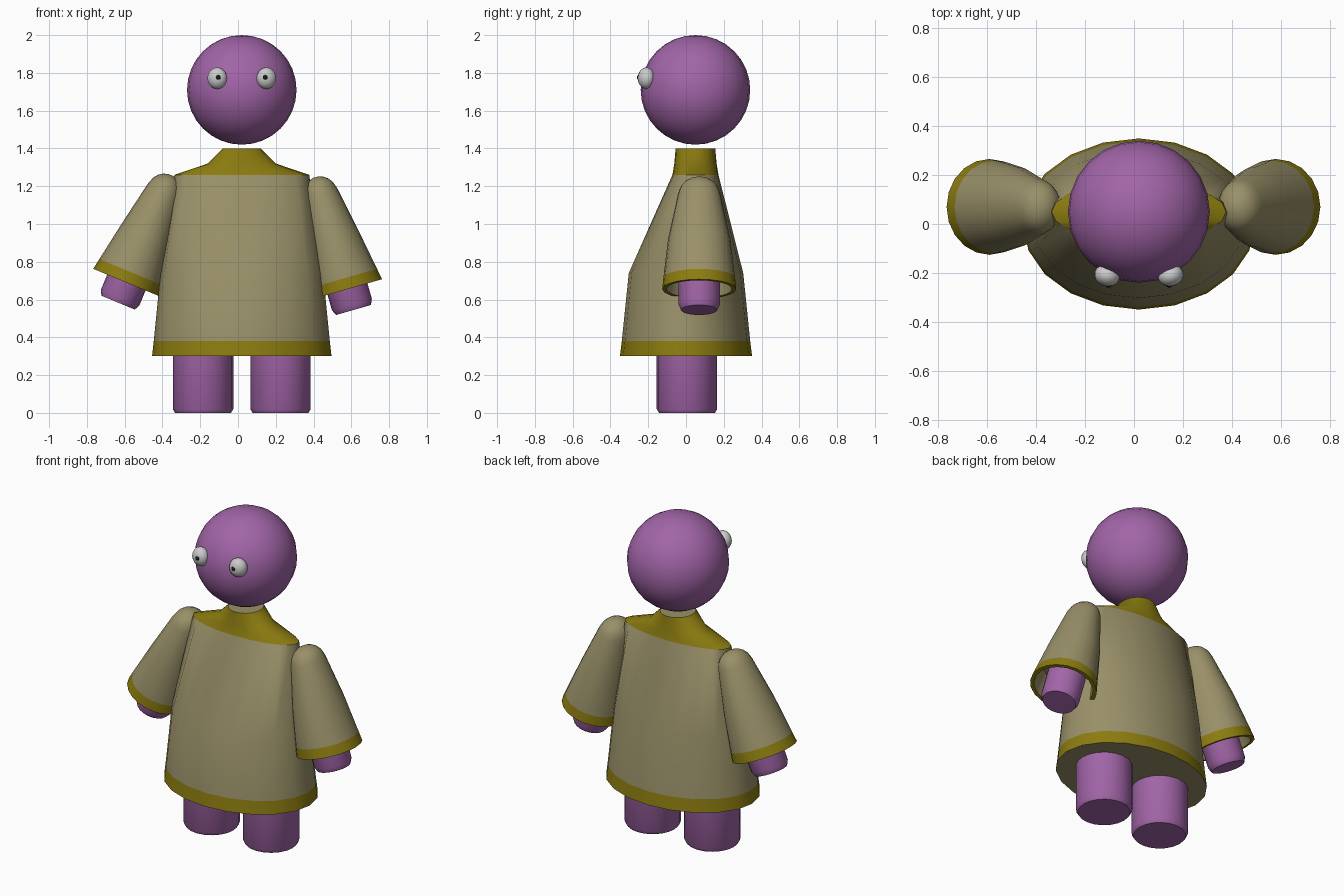
import bpy, bmesh, math

if "Cube" in bpy.data.objects:
    bpy.data.objects.remove(bpy.data.objects["Cube"])

SIDES = 20


def material(name, rgb):
    m = bpy.data.materials.new(name)
    m.diffuse_color = (*rgb, 1)
    m.use_nodes = True
    m.node_tree.nodes["Principled BSDF"].inputs["Base Color"].default_value = m.diffuse_color
    return m


PURPLE = material("purple", (0.36, 0.13, 0.39))
CLOTH = material("cloth", (0.32, 0.28, 0.14))
TRIM = material("olive_trim", (0.26, 0.20, 0.005))
BLACK = material("black", (0.01, 0.01, 0.01))


def finish(name, bm, mats, loc, rot=(0, 0, 0), scale=(1, 1, 1)):
    bmesh.ops.recalc_face_normals(bm, faces=bm.faces)
    mesh = bpy.data.meshes.new(name)
    bm.to_mesh(mesh)
    bm.free()
    for m in mats:
        mesh.materials.append(m)
    ob = bpy.data.objects.new(name, mesh)
    bpy.context.collection.objects.link(ob)
    ob.location, ob.rotation_euler, ob.scale = loc, rot, scale
    bpy.ops.object.select_all(action='DESELECT')
    ob.select_set(True)
    bpy.context.view_layer.objects.active = ob
    bpy.ops.object.shade_smooth_by_angle(angle=math.radians(35))
    return ob


def loft(name, rings, mats, loc, rot=(0, 0, 0)):
    """Capped skin over ellipses (z, rx, ry, centre y, material of the span that follows)."""
    bm = bmesh.new()
    loops = []
    for z, rx, ry, cy, _ in rings:
        loops.append([bm.verts.new((rx * math.sin(2 * math.pi * i / SIDES),
                                    cy + ry * math.cos(2 * math.pi * i / SIDES), z))
                      for i in range(SIDES)])
    for k in range(len(loops) - 1):
        a, b = loops[k], loops[k + 1]
        for i in range(SIDES):
            j = (i + 1) % SIDES
            bm.faces.new((a[i], a[j], b[j], b[i])).material_index = rings[k][4]
    bm.faces.new(loops[0])
    bm.faces.new(loops[-1]).material_index = rings[-1][4]
    return finish(name, bm, mats, loc, rot)


def ball(name, loc, scale, mats, u=SIDES, v=12, rot=(0, 0, 0)):
    bm = bmesh.new()
    bmesh.ops.create_uvsphere(bm, u_segments=u, v_segments=v, radius=1)
    return finish(name, bm, mats, loc, rot, scale)


# Robe with hem band and collar
loft("robe", [
    (1.40, 0.10, 0.105, 0.05, 1),
    (1.32, 0.18, 0.112, 0.05, 1),
    (1.26, 0.357, 0.122, 0.05, 0),
    (0.74, 0.43, 0.303, 0.0, 0),
    (0.38, 0.466, 0.34, 0.0, 1),
    (0.30, 0.475, 0.35, 0.0, 0),
], [CLOTH, TRIM], (0.02, 0, 0))

# Head
ball("head", (0.02, 0.05, 1.71), (0.29, 0.29, 0.29), [PURPLE], 24, 16)

# Eyes and pupils
for side, label in ((-1, "left"), (1, "right")):
    x = 0.02 + side * 0.13
    ball(label + "_eye", (x, -0.21, 1.772), (0.053, 0.045, 0.057), [], 16, 10,
         (0, 0, side * math.radians(15)))
    ball(label + "_pupil", (x - side * 0.006, -0.248, 1.776),
         (0.014, 0.012, 0.014), [BLACK], 12, 8)

# Legs
for label, x in (("left", -0.185), ("right", 0.225)):
    loft(label + "_leg", [(0.45, 0.16, 0.16, 0, 0), (0.02, 0.16, 0.16, 0, 0),
                          (0.0, 0.148, 0.148, 0, 0)], [PURPLE], (x, 0.005, 0))

# Sleeves: domed shoulder, flare, cuff band, hollow opening; hands inside
dome = [(0.092 * math.cos(t), 0.092 * math.sin(t), 0.108 * math.sin(t), 0, 0)
        for t in (math.radians(d) for d in (8, 26, 44, 62, 78))]
sleeve = dome + [
    (0.0, 0.096, 0.112, 0, 0),
    (-0.25, 0.143, 0.165, 0, 0),
    (-0.465, 0.18, 0.19, 0, 1),
    (-0.525, 0.19, 0.196, 0, 1),
    (-0.525, 0.168, 0.174, 0, 0),
    (-0.38, 0.145, 0.155, 0, 0),
]
hand = [(-0.30, 0.11, 0.11, 0, 0), (-0.61, 0.11, 0.11, 0, 0),
        (-0.64, 0.096, 0.096, 0, 0)]
for label, loc, angle in (("left", (-0.39, 0.07, 1.175), 22.5),
                          ("right", (0.435, 0.07, 1.16), -16)):
    rot = (0, math.radians(angle), 0)
    loft(label + "_sleeve", sleeve, [CLOTH, TRIM], loc, rot)
    loft(label + "_hand", hand, [PURPLE], loc, rot)
